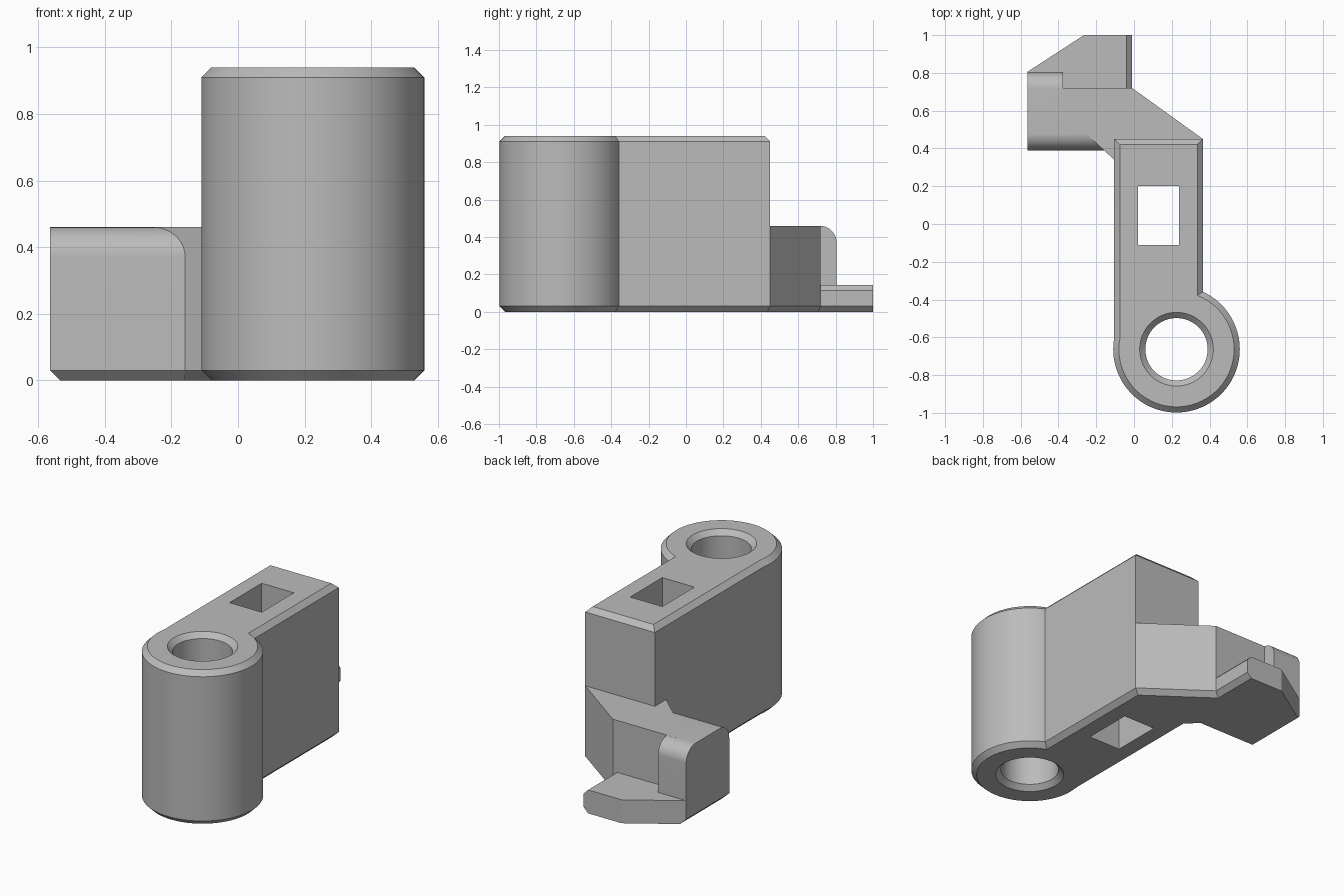
import bpy, bmesh, math
from mathutils import Vector

if "Cube" in bpy.data.objects:
    bpy.data.objects.remove(bpy.data.objects["Cube"])

H, LOW, CH, R = 0.94, 0.46, 0.03, 0.09   # heights, chamfer, fillet radius

grey = bpy.data.materials.new("plain grey")
grey.use_nodes = True
grey.diffuse_color = (0.5, 0.5, 0.5, 1)
grey.node_tree.nodes["Principled BSDF"].inputs["Base Color"].default_value = (0.5, 0.5, 0.5, 1)


def inset(pts, edges, d):
    """Move the listed edges of a counter-clockwise outline inwards by d."""
    n, lines, out = len(pts), [], []
    for i in range(n):
        a, b = Vector(pts[i]), Vector(pts[(i + 1) % n])
        t = (b - a).normalized()
        lines.append((a + Vector((-t.y, t.x)) * (d if i in edges else 0), t))
    for i in range(n):
        (p, t), (q, u) = lines[i - 1], lines[i]
        w = q - p
        out.append(tuple(p + t * ((w.x * u.y - w.y * u.x) / (t.x * u.y - t.y * u.x))))
    return out


def loft(name, rings):
    """Solid through matching rings of 3D points."""
    bm = bmesh.new()
    rows = [[bm.verts.new(p) for p in ring] for ring in rings]
    n = len(rows[0])
    for lo, hi in zip(rows, rows[1:]):
        for i in range(n):
            j = (i + 1) % n
            bm.faces.new((lo[i], lo[j], hi[j], hi[i]))
    bm.faces.new(rows[0][::-1])
    bm.faces.new(rows[-1])
    bmesh.ops.recalc_face_normals(bm, faces=bm.faces)
    mesh = bpy.data.meshes.new(name)
    bm.to_mesh(mesh)
    bm.free()
    mesh.materials.append(grey)
    ob = bpy.data.objects.new(name, mesh)
    bpy.context.collection.objects.link(ob)
    return ob


def prism(name, pts, top, bottom=(), over=(), z0=0.0):
    """Upright prism with chosen bottom and top edges chamfered."""
    levels = [(pts, z0), (pts, top)]
    if bottom:
        levels[:1] = [(inset(pts, bottom, CH), z0), (pts, z0 + CH)]
    if over:
        levels[-1:] = [(pts, top - CH), (inset(pts, over, CH), top)]
    return loft(name, [[(x, y, z) for x, y in ring] for ring, z in levels])


def lathe(name, profile, cx, cy, n=96):
    return loft(name, [[(cx + r * math.cos(a * math.tau / n), cy + r * math.sin(a * math.tau / n), z)
                        for a in range(n)] for r, z in profile])


def side_profile(name, yz, x0, x1):
    return loft(name, [[(x, y, z) for y, z in yz] for x in (x0, x1)])


def fillet(cy, start, end, n=16):
    return [(cy + R * math.cos(a), LOW - R + R * math.sin(a))
            for a in (math.radians(start + (end - start) * i / n) for i in range(n + 1))]


def combine(target, tool, operation):
    mod = target.modifiers.new("join", "BOOLEAN")
    mod.operation, mod.solver, mod.object = operation, "EXACT", tool
    bpy.context.view_layer.objects.active = target
    bpy.ops.object.modifier_apply(modifier=mod.name)
    bpy.data.objects.remove(tool)


# Pivot barrel
cx, cy = 0.225, -0.663
body = lathe("pivot_bracket", [(0.305, 0), (0.335, CH), (0.335, H - CH), (0.305, H)], cx, cy)

# Tall arm
arm = prism("arm", [(-0.105, cy), (0.365, cy), (0.365, 0.45), (-0.105, 0.45)], H, (1, 2, 3), (1, 2, 3))

# Slanted lower neck
neck = prism("neck", [(-0.105, 0.34), (-0.105, 0.25), (0.365, 0.25), (0.365, 0.45),
                      (-0.01, 0.72), (-0.26, 0.72), (-0.26, 0.484)], LOW, (0, 2, 3, 6))

# Hook block with rounded top edges, and its shorter inner section
front = [(0.39, CH), (0.39 + CH, 0)]
nose = fillet(0.39 + R, 90, 180)
hook = side_profile("hook", front + [(0.805, 0)] + fillet(0.805 - R, 0, 90) + nose, -0.565, -0.375)
bridge = side_profile("bridge", front + [(0.72, 0), (0.72, LOW)] + nose, -0.45, -0.16)

# Thin tongue at the back
tongue = prism("tongue", [(-0.565, 0.805), (-0.565, 0.6), (-0.01, 0.6), (-0.01, 1.0), (-0.265, 1.0)],
               0.143, (2,), (2,))

for part in (arm, neck, hook, bridge, tongue):
    combine(body, part, "UNION")

# Bottom chamfer along the outer end of the hook
e = 0.02
wedge = loft("end_chamfer", [[(-0.565 - e, y, CH + e), (-0.565 - e, y, -e), (-0.565 + CH + e, y, -e)]
                             for y in (0.2, 1.1)])
# Barrel bore, countersunk at both ends, and the square slot
bore = lathe("bore", [(0.195 + e, -e), (0.165, CH), (0.165, H - CH), (0.195 + e, H + e)], cx, cy)
slot = prism("slot", [(0.02, -0.11), (0.237, -0.11), (0.237, 0.2), (0.02, 0.2)], H + e, z0=-e)
for cutter in (wedge, bore, slot):
    combine(body, cutter, "DIFFERENCE")

bpy.ops.object.select_all(action="DESELECT")
body.select_set(True)
bpy.context.view_layer.objects.active = body
bpy.ops.object.shade_smooth_by_angle(angle=math.radians(9))
